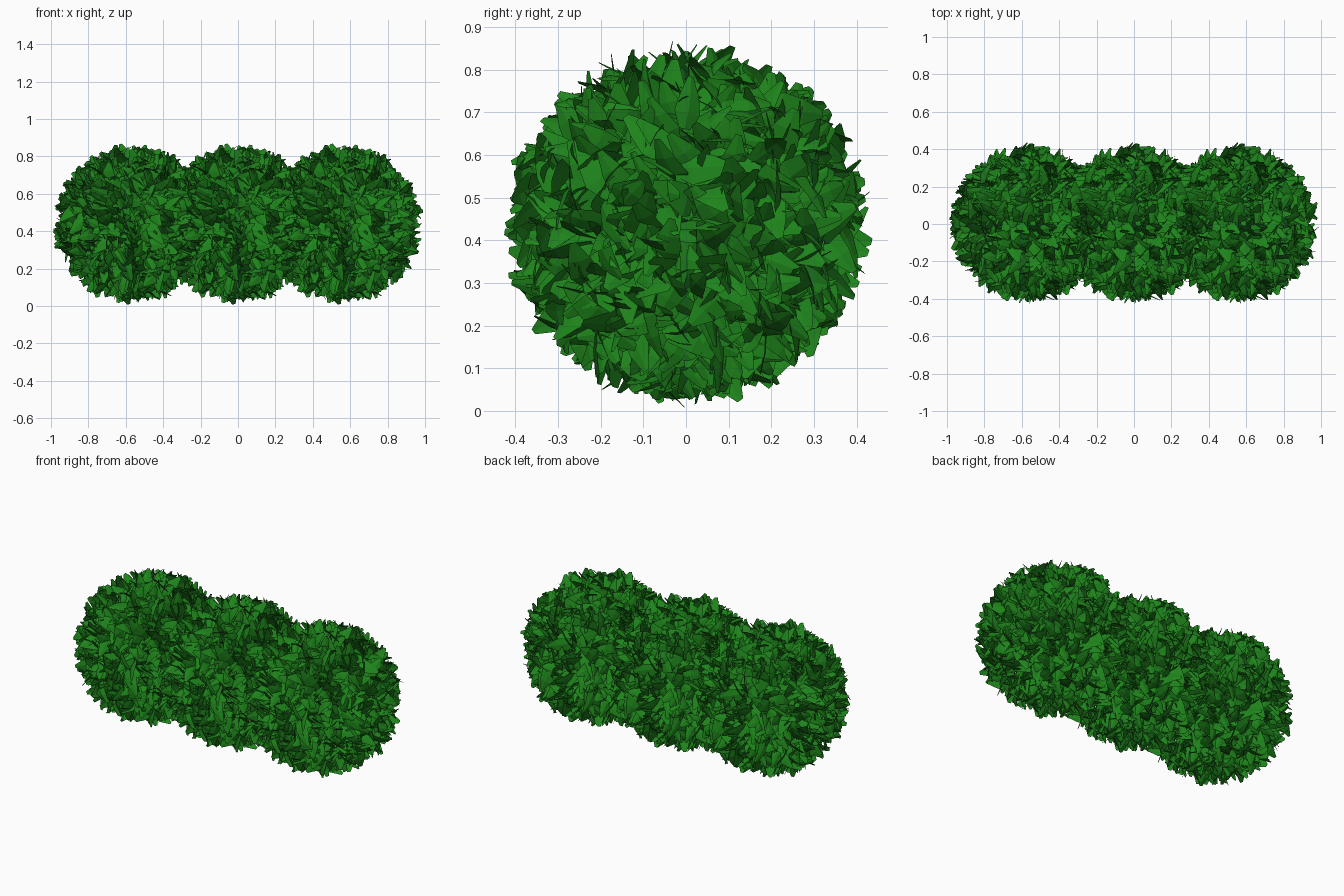
import bpy, bmesh, math, random
from mathutils import Vector, Matrix

if "Cube" in bpy.data.objects:
    bpy.data.objects.remove(bpy.data.objects["Cube"])

random.seed(7)
LEAVES = 1300
CENTRE_Z = 0.437
SPACING = 0.563
OUTER = 0.438

leaf_green = bpy.data.materials.new("leaf_green")
leaf_green.diffuse_color = (0.013, 0.23, 0.011, 1)
leaf_green.use_nodes = True
leaf_green.node_tree.nodes["Principled BSDF"].inputs["Base Color"].default_value = leaf_green.diffuse_color

# One leaf profile: (distance along, half width, lift)
PROFILE = [(0.0, 0.016, 0.0), (0.3, 0.039, 0.008),
           (0.65, 0.028, 0.006), (1.0, 0.008, -0.006)]


def add_leaf(bm, root, along, normal, length, width):
    """Folded leaf blade: two strips of quads meeting at the midrib."""
    side = along.cross(normal).normalized()
    rows = []
    for t, w, lift in PROFILE:
        mid = root + along * (t * length) + normal * lift
        edge = side * (w * width)
        droop = normal * (w * 0.15)
        rows.append([bm.verts.new(p) for p in (mid - edge - droop, mid, mid + edge - droop)])
    for a, b in zip(rows, rows[1:]):
        for i in range(2):
            bm.faces.new((a[i], a[i + 1], b[i + 1], b[i]))


# Leaf ball: leaves spread evenly over a sphere, tilted outward at random
bm = bmesh.new()
golden = math.pi * (3 - math.sqrt(5))
for i in range(LEAVES):
    z = 1 - 2 * (i + 0.5) / LEAVES
    r = math.sqrt(1 - z * z)
    out = Vector((r * math.cos(i * golden), r * math.sin(i * golden), z))
    tangent = out.orthogonal().normalized()
    tangent.rotate(Matrix.Rotation(random.uniform(0, 2 * math.pi), 3, out))
    tilt = math.radians(random.uniform(5, 75))
    along = tangent * math.cos(tilt) + out * math.sin(tilt)
    normal = out * math.cos(tilt) - tangent * math.sin(tilt)
    normal.rotate(Matrix.Rotation(random.uniform(-1.2, 1.2), 3, along))
    length = random.uniform(0.12, 0.165)
    root = out * random.uniform(0.27, 0.36)
    # keep the tip inside the ball outline
    tip = (root + along * length).length
    limit = OUTER - random.uniform(0, 0.035)
    if tip > limit:
        root -= out * (tip - limit)
    add_leaf(bm, root, along, normal, length, random.uniform(0.85, 1.15))

# Scale the ball to its measured radius
reach = max(max(abs(c) for c in v.co) for v in bm.verts)
for v in bm.verts:
    v.co *= 0.437 / reach
mesh = bpy.data.meshes.new("leaf_ball")
bm.to_mesh(mesh)
bm.free()
mesh.materials.append(leaf_green)

# Three identical balls side by side form the hedge
for name, x in (("bush_left", -SPACING), ("bush_middle", 0), ("bush_right", SPACING)):
    bush = bpy.data.objects.new(name, mesh)
    bush.location = (x, 0, CENTRE_Z)
    bpy.context.collection.objects.link(bush)
